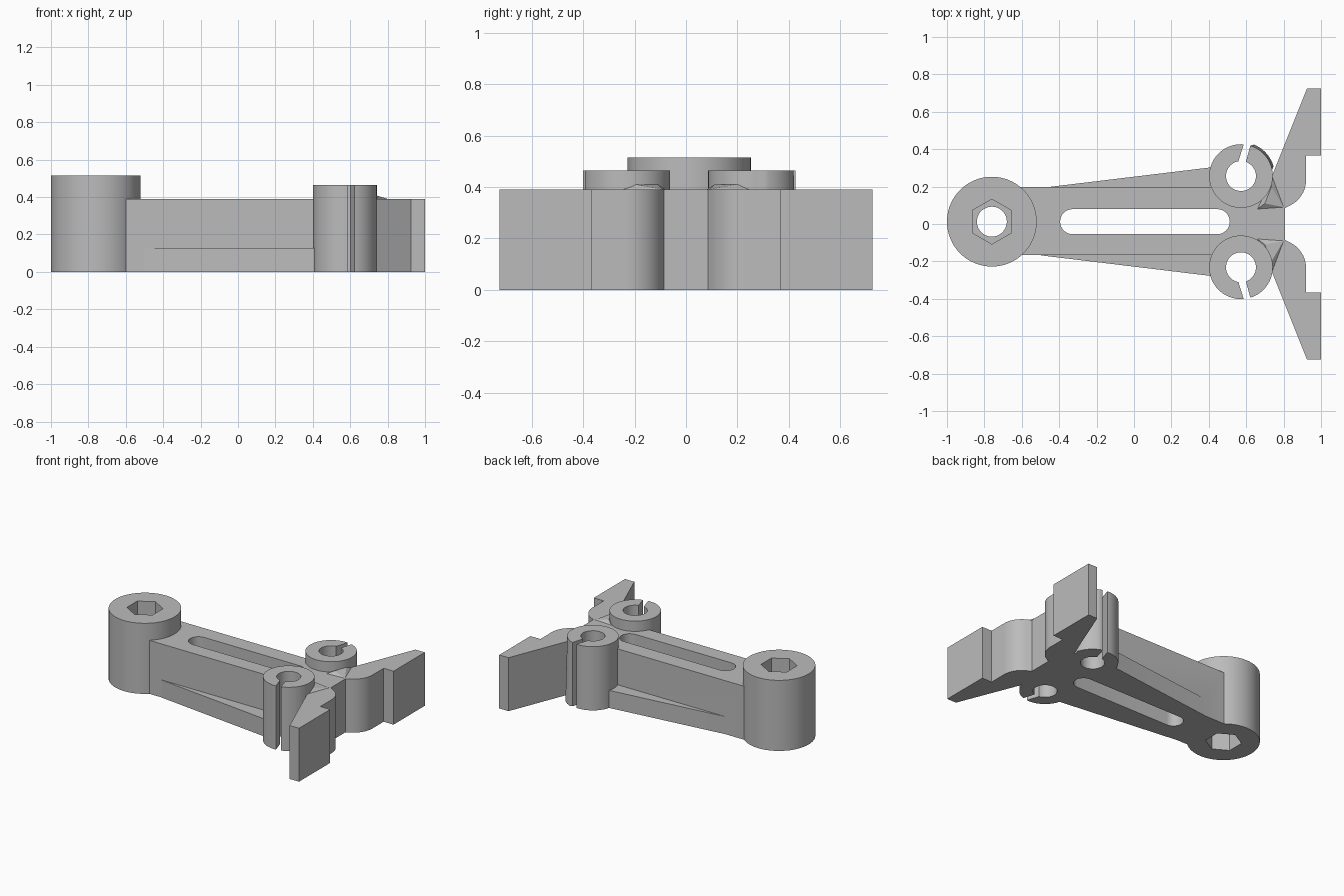
import bpy, bmesh
from math import sin, cos, pi, radians, atan2
from mathutils import Vector

if "Cube" in bpy.data.objects:
    bpy.data.objects.remove(bpy.data.objects["Cube"], do_unlink=True)

grey = bpy.data.materials.new("plain grey")
grey.use_nodes = True
colour = (0.5, 0.5, 0.5, 1)
grey.diffuse_color = colour
grey.node_tree.nodes["Principled BSDF"].inputs["Base Color"].default_value = colour

AXIS = 0.0125       # centre line of the arm in y
BODY_TOP = 0.39
CLAMP_TOP = 0.465
BOSS_TOP = 0.515


def finish(bm, name):
    bmesh.ops.recalc_face_normals(bm, faces=bm.faces)
    mesh = bpy.data.meshes.new(name)
    bm.to_mesh(mesh)
    bm.free()
    mesh.materials.append(grey)
    ob = bpy.data.objects.new(name, mesh)
    bpy.context.collection.objects.link(ob)
    return ob


def prism(name, points, z0, z1):
    bm = bmesh.new()
    face = bm.faces.new([bm.verts.new((x, y, z0)) for x, y in points])
    ext = bmesh.ops.extrude_face_region(bm, geom=[face])
    top = [v for v in ext["geom"] if isinstance(v, bmesh.types.BMVert)]
    bmesh.ops.translate(bm, verts=top, vec=(0, 0, z1 - z0))
    return finish(bm, name)


def hull(name, points):
    bm = bmesh.new()
    bmesh.ops.convex_hull(bm, input=[bm.verts.new(p) for p in points])
    return finish(bm, name)


def arc(cx, cy, r, a0, a1, n):
    return [(cx + r * cos(radians(a0 + (a1 - a0) * i / n)),
             cy + r * sin(radians(a0 + (a1 - a0) * i / n))) for i in range(n + 1)]


def ring(cx, cy, r, n=64, start=0):
    return arc(cx, cy, r, start, start + 360, n)[:-1]


def combine(target, tool, operation):
    mod = target.modifiers.new("combine", "BOOLEAN")
    mod.operation = operation
    mod.solver = "EXACT"
    mod.object = tool
    bpy.context.view_layer.objects.active = target
    bpy.ops.object.modifier_apply(modifier=mod.name)
    bpy.data.objects.remove(tool, do_unlink=True)


# Arm ending in two spread wings
wing = ([(0.808, 0.085)] + arc(0.77, 0.235, 0.15, -62, 0, 12)
        + [(0.92, 0.365), (1, 0.365), (1, 0.725), (0.925, 0.725), (0.738, 0.257)])
lower = [(x, -y) for x, y in reversed(wing)]
outline = ([(-0.76, -0.166), (0.57, -0.166)] + lower + wing
           + [(0.57, 0.198), (-0.76, 0.198)])
bracket = prism("bracket_arm", outline, 0, BODY_TOP)

# Large end boss
combine(bracket, prism("end_boss", ring(-0.76, AXIS, 0.24), 0, BOSS_TOP), "UNION")

for side in (1, -1):
    cy = AXIS + side * 0.244

    # Low gusset along the arm side
    gusset = [(-0.5, AXIS + side * 0.18), (0.41, AXIS + side * 0.29),
              (0.5, AXIS + side * 0.29), (0.5, AXIS)]
    combine(bracket, prism("side_gusset", gusset, 0, 0.128), "UNION")

    # Clamp barrel, flared at the foot on the left side
    barrel = prism("clamp_barrel", ring(0.572, cy, 0.17), 0, CLAMP_TOP)
    if side == 1:
        for v in barrel.data.vertices:
            angle = atan2(v.co.y - cy, v.co.x - 0.572)
            if v.co.z < 0.1 and radians(15) < angle < radians(72):
                v.co.x += (v.co.x - 0.572) * 0.07
                v.co.y += (v.co.y - cy) * 0.07
    combine(bracket, barrel, "UNION")

    # Shallow fillet behind the barrel
    ridge = [(0.66, side * 0.08, 0.3), (0.74, side * 0.25, 0.3), (0.8, side * 0.09, 0.3),
             (0.66, side * 0.08, 0.39), (0.74, side * 0.25, 0.39), (0.8, side * 0.09, 0.39),
             (0.7, side * 0.11, 0.41), (0.735, side * 0.2, 0.41)]
    combine(bracket, hull("clamp_fillet", ridge), "UNION")

# Clamp bores and slits
for side in (1, -1):
    cy = AXIS + side * 0.244
    combine(bracket, prism("bore_cutter", ring(0.572, cy, 0.08), -0.1, 0.7), "DIFFERENCE")
    slit = [(0.552, cy + side * 0.06), (0.594, cy + side * 0.06),
            (0.638, cy + side * 0.22), (0.603, cy + side * 0.22)]
    combine(bracket, prism("slit_cutter", slit, -0.1, 0.7), "DIFFERENCE")

# Rounded slot through the arm
slot = arc(-0.328, AXIS, 0.067, 90, 270, 16) + arc(0.445, AXIS, 0.067, -90, 90, 16)
combine(bracket, prism("slot_cutter", slot, -0.1, 0.7), "DIFFERENCE")

# Boss bore with hexagonal pockets at both ends
combine(bracket, prism("bore_cutter", ring(-0.76, AXIS, 0.08), -0.1, 0.7), "DIFFERENCE")
for z0, z1 in ((-0.1, 0.16), (BOSS_TOP - 0.16, 0.7)):
    combine(bracket, prism("hex_cutter", ring(-0.76, AXIS, 0.12, 6, 30), z0, z1), "DIFFERENCE")

bpy.ops.object.select_all(action="DESELECT")
bracket.select_set(True)
bpy.context.view_layer.objects.active = bracket
bpy.ops.object.shade_smooth_by_angle(angle=radians(30))
